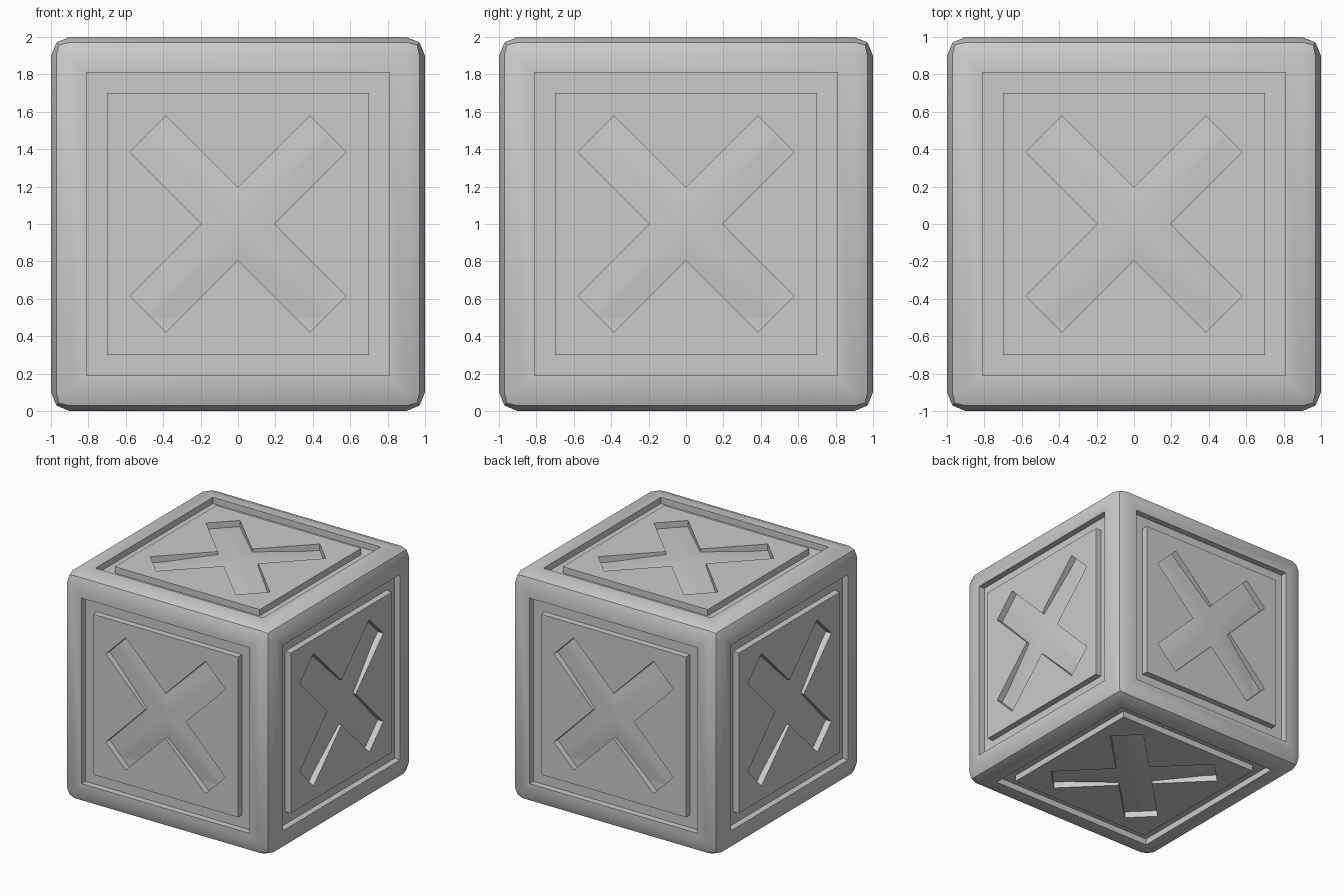
import bpy, bmesh, math
from mathutils import Matrix, Vector

if "Cube" in bpy.data.objects:
    bpy.data.objects.remove(bpy.data.objects["Cube"])

DEPTH = 0.055      # depth of grooves and recesses
FACES = [Matrix.Rotation(math.radians(a), 4, ax) for a, ax in
         [(0, 'X'), (90, 'X'), (180, 'X'), (270, 'X'), (90, 'Y'), (-90, 'Y')]]
UP = Matrix.Translation((0, 0, 1))


def make_object(name, bm):
    bmesh.ops.recalc_face_normals(bm, faces=bm.faces)
    mesh = bpy.data.meshes.new(name)
    bm.to_mesh(mesh)
    bm.free()
    ob = bpy.data.objects.new(name, mesh)
    bpy.context.collection.objects.link(ob)
    return ob


def loop(bm, pts, z, mat):
    return [bm.verts.new(UP @ (mat @ Vector((x, y, z)))) for x, y in pts]


def bridge(bm, a, b):
    for i in range(len(a)):
        j = (i + 1) % len(a)
        bm.faces.new((a[i], a[j], b[j], b[i]))


def square(h):
    return [(-h, -h), (h, -h), (h, h), (-h, h)]


# X outline: one notch plus arm end, turned four times
NOTCH, LONG, SHORT = 0.195, 0.578, 0.385
cross = []
for k in range(4):
    c, s = round(math.cos(k * math.pi / 2)), round(math.sin(k * math.pi / 2))
    cross += [(x * c - y * s, x * s + y * c)
              for x, y in [(NOTCH, 0), (LONG, SHORT), (SHORT, LONG)]]

# cutters: square ring groove and X recess on all six faces
bm = bmesh.new()
for m in FACES:
    rings = [loop(bm, square(h), z, m) for h, z in
             [(0.81, 1.1), (0.81, 1 - DEPTH), (0.70, 1 - DEPTH), (0.70, 1.1)]]
    for i in range(4):
        bridge(bm, rings[i], rings[(i + 1) % 4])
    top, low = loop(bm, cross, 1.1, m), loop(bm, cross, 1 - DEPTH, m)
    bridge(bm, low, top)
    bm.faces.new(top)
    bm.faces.new(low)
cutter = make_object("groove_cutter", bm)

# shallow pyramids that form the raised floor of each X recess
bm = bmesh.new()
for m in FACES:
    base, rim = loop(bm, square(0.5), 0.85, m), loop(bm, square(0.5), 1 - DEPTH, m)
    apex = loop(bm, [(0, 0)], 0.993, m)[0]
    bm.faces.new(base)
    bridge(bm, base, rim)
    for i in range(4):
        bm.faces.new((rim[i], rim[(i + 1) % 4], apex))
floors = make_object("recess_floors", bm)

# bevelled block
bpy.ops.mesh.primitive_cube_add(size=2, location=(0, 0, 1))
block = bpy.context.object
block.name = "crate_block"
bev = block.modifiers.new("rounded_edges", 'BEVEL')
bev.width, bev.segments = 0.1, 2
for helper, op in [(cutter, 'DIFFERENCE'), (floors, 'UNION')]:
    b = block.modifiers.new(helper.name, 'BOOLEAN')
    b.object, b.operation, b.solver = helper, op, 'EXACT'
for name in [mod.name for mod in block.modifiers]:
    bpy.ops.object.modifier_apply(modifier=name)
for helper in (cutter, floors):
    bpy.data.objects.remove(helper)
bpy.ops.object.shade_smooth_by_angle(angle=math.radians(30))
